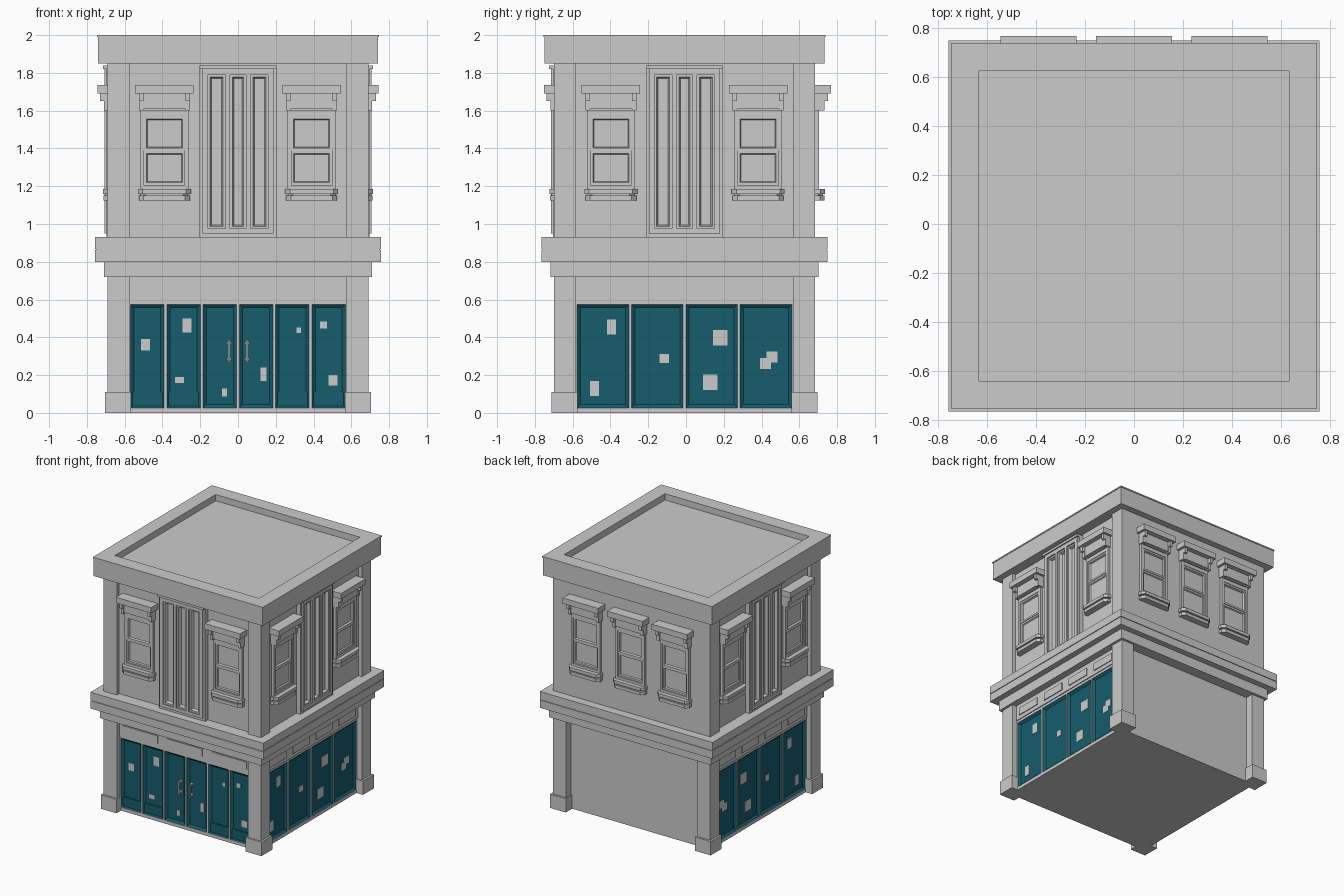
import bpy, bmesh, math
from mathutils import Matrix, Vector

if "Cube" in bpy.data.objects:
    bpy.data.objects.remove(bpy.data.objects["Cube"])

CENTRE = Matrix.Translation((0, -0.008, 0))
FRONT, RIGHT, BACK, LEFT = 0, 1, 2, 3
parts = {}


def bm_of(name):
    return parts.setdefault(name, bmesh.new())


def points(face, pts):
    """Wall coordinates (along wall, outward distance, height) to world."""
    m = CENTRE @ Matrix.Rotation(face * math.pi / 2, 4, 'Z')
    return [m @ Vector((u, -d, z)) for u, d, z in pts]


def prism(name, face, outline, z0, z1):
    bm = bm_of(name)
    lo = [bm.verts.new(p) for p in points(face, [(u, d, z0) for u, d in outline])]
    hi = [bm.verts.new(p) for p in points(face, [(u, d, z1) for u, d in outline])]
    n = len(lo)
    fs = [bm.faces.new(lo), bm.faces.new(hi)]
    fs += [bm.faces.new((lo[i], lo[(i + 1) % n], hi[(i + 1) % n], hi[i])) for i in range(n)]
    bmesh.ops.recalc_face_normals(bm, faces=fs)


def box(name, face, u0, u1, d0, d1, z0, z1):
    prism(name, face, [(u0, d0), (u1, d0), (u1, d1), (u0, d1)], z0, z1)


def slab(name, half, z0, z1):
    box(name, FRONT, -half, half, -half, half, z0, z1)


def ring(name, inner, outer, z0, z1):
    for f in range(4):
        box(name, f, -outer, inner, inner, outer, z0, z1)


def tray(name, face, u0, u1, z0, z1, d_out, d_in, inset):
    """Panel with sloping edges."""
    bm = bm_of(name)
    def rect(i, d):
        return [bm.verts.new(p) for p in points(face, [
            (u0 + i, d, z0 + i), (u1 - i, d, z0 + i), (u1 - i, d, z1 - i), (u0 + i, d, z1 - i)])]
    a, b = rect(0, d_out), rect(inset, d_in)
    bm.faces.new(b)
    for i in range(4):
        j = (i + 1) % 4
        bm.faces.new((a[i], a[j], b[j], b[i]))


def lattice(name, face, u0, u1, z0, z1, holes, h0, h1, d0, d1):
    """Flat frame with a row of openings, all between heights h0 and h1."""
    box(name, face, u0, u1, d0, d1, z0, h0)
    box(name, face, u0, u1, d0, d1, h1, z1)
    edges = [u0] + [e for h in holes for e in h] + [u1]
    for a, b in zip(edges[::2], edges[1::2]):
        if b - a > 1e-4:
            box(name, face, a, b, d0, d1, h0, h1)


def window(face, c, w):
    # frame and two sashes
    lattice("window_frame", face, c - .127, c + .127, 1.185, 1.60,
            [(c - .107, c + .107)], 1.205, 1.57, w - .01, w + .022)
    for z0, z1, d in ((1.205, 1.388, .012), (1.388, 1.57, .017)):
        lattice("window_sash", face, c - .107, c + .107, z0, z1,
                [(c - .095, c + .095)], z0 + .014, z1 - .014, w - .01, w + d)
        tray("window_pane", face, c - .095, c + .095, z0 + .014, z1 - .014, w + d, w + .003, .005)
    # hood on stepped brackets
    box("window_hood", face, c - .155, c + .155, w - .01, w + .085, 1.69, 1.735)
    box("window_hood", face, c - .115, c + .115, w - .01, w + .045, 1.61, 1.69)
    for s in (-1, 1):
        u = c + s * .123
        for z0, z1, d in ((1.65, 1.69, .07), (1.60, 1.65, .05)):
            box("hood_bracket", face, u - .012, u + .012, w - .01, w + d, z0, z1)
    # sill with clipped corners, in layers
    for z0, z1, h, d in ((1.16, 1.185, .14, .055), (1.15, 1.16, .125, .043), (1.125, 1.15, .135, .052)):
        prism("window_sill", face, [(c - h, w - .01), (c + h, w - .01), (c + h, w + d - .025),
              (c + h - .025, w + d), (c - h + .025, w + d), (c - h, w + d - .025)], z0, z1)


# Main masses and cornices
slab("lower_core", .625, 0, .74)
slab("upper_core", .66, .9, 1.87)
box("back_upper_wall", BACK, -.575, .575, .6, .69, .92, 1.86)
slab("belt_lower", .71, .72, .80)
slab("belt_upper", .758, .80, .862)
slab("belt_upper", .752, .862, .868)
slab("belt_upper", .758, .868, .93)
slab("roof", .742, 1.85, 1.95)
ring("parapet", .633, .742, 1.95, 1.99)
ring("parapet_lip", .633, .746, 1.99, 2.0)

# Corner columns with plinths
for f in range(4):
    box("column", f, .575, .69, .575, .69, .11, .72)
    box("column", f, .575, .69, .575, .69, .93, 1.85)
    box("column_plinth", f, .567, .705, .567, .705, 0, .11)

# Upper windows
for f in (FRONT, RIGHT, LEFT):
    for c in (-.39, .39):
        window(f, c, .66)
for c in (-.39, 0, .39):
    window(BACK, c, .69)

# Tall fluted panels between the windows
slots = [(-.16, -.067), (-.042, .042), (.067, .16)]
for f in (FRONT, RIGHT, LEFT):
    lattice("tall_panel_border", f, -.203, .203, .93, 1.84, [(-.187, .187)], .95, 1.82, .65, .695)
    box("tall_panel_cap", f, -.203, .203, .65, .716, 1.82, 1.84)
    lattice("tall_panel", f, -.187, .187, .95, 1.82, slots, .975, 1.79, .65, .706)
    for a, b in slots:
        lattice("slot_moulding", f, a, b, .975, 1.79, [(a + .013, b - .013)], .988, 1.777, .65, .695)
        tray("slot_back", f, a + .013, b - .013, .988, 1.777, .695, .672, .008)

# Shopfront glazing: bays, header and sign boards
for f, n, signs in ((FRONT, 6, 3), (RIGHT, 4, 4), (LEFT, 4, 4)):
    pitch = 1.152 / n
    bays = [(-.576 + i * pitch + .007, -.576 + (i + 1) * pitch - .007) for i in range(n)]
    lattice("shop_frame", f, -.576, .576, 0, .595, bays, .027, .575, .61, .648)
    box("shop_header", f, -.576, .576, .61, .655, .595, .72)
    for i, (a, b) in enumerate(bays):
        tray("shop_glass", f, a, b, .027, .575, .644, .63, .018)
        if f == FRONT and i not in (2, 3):
            box("kick_glass", f, a + .01, b - .01, .62, .637, .035, .11)
    half = .153 if signs == 3 else .103
    for i in range(signs):
        c = (i - (signs - 1) / 2) * (.39 if signs == 3 else .288)
        box("sign_board", f, c - half, c + half, .64, .662, .625, .685)

# Pale patches on the glass: centre along wall, height, width, height
front_patches = [(-.49, .36, .048, .06), (-.27, .463, .048, .074), (-.31, .173, .048, .032),
                 (-.072, .107, .028, .042), (.136, .205, .032, .07), (.322, .438, .022, .028),
                 (.453, .465, .038, .036), (.502, .173, .048, .054)]
side_patches = [(-.387, .455, .048, .08), (-.477, .13, .048, .08), (-.107, .288, .048, .048),
                (.19, .398, .078, .08), (.136, .162, .076, .08), (.43, .262, .058, .058),
                (.463, .295, .058, .058)]
for f, sign, patches in ((FRONT, 1, front_patches), (RIGHT, 1, side_patches), (LEFT, -1, side_patches)):
    for u, z, w, h in patches:
        u *= sign
        box("glass_patch", f, u - w / 2, u + w / 2, .62, .633, z - h / 2, z + h / 2)

# Door handles
for u in (-.048, .048):
    box("door_handle", FRONT, u - .006, u + .006, .658, .668, .27, .385)
    for z in (.285, .37):
        box("door_handle", FRONT, u - .01, u + .01, .625, .66, z - .008, z + .008)

# Turn the collected parts into objects
teal = bpy.data.materials.new("teal_glass")
teal.diffuse_color = (.008, .11, .155, 1)
teal.use_nodes = True
teal.node_tree.nodes["Principled BSDF"].inputs["Base Color"].default_value = teal.diffuse_color
for name, bm in parts.items():
    mesh = bpy.data.meshes.new(name)
    bm.to_mesh(mesh)
    bm.free()
    if name in ("shop_glass", "kick_glass"):
        mesh.materials.append(teal)
    bpy.context.collection.objects.link(bpy.data.objects.new(name, mesh))
